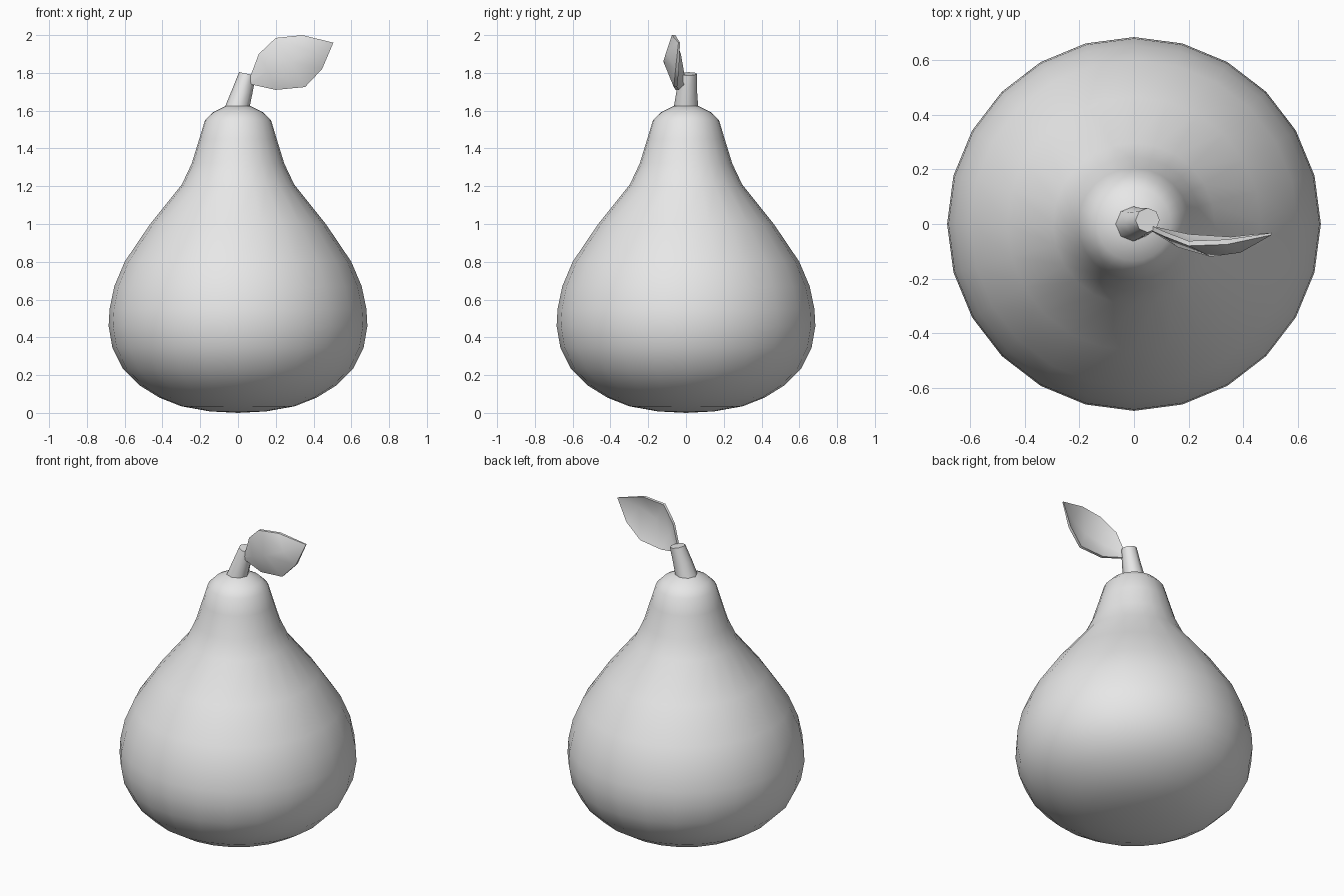
import bpy, bmesh, math
from mathutils import Vector, Matrix

if "Cube" in bpy.data.objects:
    bpy.data.objects.remove(bpy.data.objects["Cube"])

grey = bpy.data.materials.new("plain_grey")
grey.diffuse_color = (0.8, 0.8, 0.8, 1)
grey.use_nodes = True
grey.node_tree.nodes["Principled BSDF"].inputs["Base Color"].default_value = grey.diffuse_color


def finish(bm, name, angle):
    bmesh.ops.recalc_face_normals(bm, faces=bm.faces)
    me = bpy.data.meshes.new(name)
    bm.to_mesh(me)
    bm.free()
    me.materials.append(grey)
    ob = bpy.data.objects.new(name, me)
    bpy.context.collection.objects.link(ob)
    bpy.ops.object.select_all(action='DESELECT')
    bpy.context.view_layer.objects.active = ob
    ob.select_set(True)
    bpy.ops.object.shade_smooth_by_angle(angle=math.radians(angle))
    return ob


def loft(bm, rings):
    for a, b in zip(rings, rings[1:]):
        n = len(a)
        for i in range(n):
            j = (i + 1) % n
            bm.faces.new((a[i], a[j], b[j], b[i]))


def ring(bm, centre, radius, sides, tilt=0.0):
    rot = Matrix.Rotation(tilt, 3, 'Y')
    return [bm.verts.new(Vector(centre) + rot @ Vector(
        (radius * math.cos(2 * math.pi * i / sides),
         radius * math.sin(2 * math.pi * i / sides), 0))) for i in range(sides)]


# Pear body: turned profile of (radius, height)
profile = [(0.15, 0.008), (0.30, 0.035), (0.415, 0.08), (0.52, 0.145),
           (0.61, 0.235), (0.665, 0.345), (0.685, 0.46), (0.68, 0.55),
           (0.655, 0.67), (0.60, 0.80), (0.465, 1.0), (0.297, 1.21),
           (0.245, 1.32), (0.205, 1.45), (0.175, 1.55), (0.135, 1.59),
           (0.065, 1.625)]
bm = bmesh.new()
rings = [ring(bm, (0, 0, z), r, 24) for r, z in profile]
loft(bm, rings)
for loop, z in ((rings[0], 0.0), (rings[-1], 1.63)):
    pole = bm.verts.new((0, 0, z))
    for i in range(24):
        bm.faces.new((loop[i], loop[(i + 1) % 24], pole))
finish(bm, "pear_body", 60)

# Stem: leaning, tapered, eight sided
bm = bmesh.new()
rings = [ring(bm, (-0.005, 0, 1.615), 0.065, 8, 0.05),
         ring(bm, (0.022, 0.004, 1.70), 0.055, 8, 0.2),
         ring(bm, (0.050, 0.014, 1.795), 0.045, 8, 0.2)]
loft(bm, rings)
bm.faces.new(rings[0])
bm.faces.new(rings[-1])
finish(bm, "stem", 50)

# Leaf: cupped blade, each station is upper edge, midrib, lower edge
stations = [
    [(0.11, -0.045, 1.90), (0.16, -0.085, 1.81), (0.20, -0.055, 1.71)],
    [(0.20, -0.08, 1.985), (0.28, -0.12, 1.86), (0.355, -0.065, 1.725)],
    [(0.34, -0.075, 2.0), (0.39, -0.105, 1.91), (0.445, -0.055, 1.82)],
]
bm = bmesh.new()
rows = [[bm.verts.new(p) for p in s] for s in stations]
base = [bm.verts.new(p) for p in ((0.055, -0.02, 1.755), (0.065, -0.025, 1.74))]
tip = bm.verts.new((0.505, -0.04, 1.96))
bm.faces.new((base[0], rows[0][0], rows[0][1]))
bm.faces.new((base[0], rows[0][1], base[1]))
bm.faces.new((base[1], rows[0][1], rows[0][2]))
for a, b in zip(rows, rows[1:]):
    for k in range(2):
        bm.faces.new((a[k], b[k], b[k + 1], a[k + 1]))
for k in range(2):
    bm.faces.new((rows[-1][k], tip, rows[-1][k + 1]))
# Give the blade thickness by bridging to a copy set further back
front = list(bm.faces)
rim = [e for e in bm.edges if e.is_boundary]
back = {v: bm.verts.new(v.co + Vector((0, 0.018 if v is not tip else 0.008, 0)))
        for v in list(bm.verts)}
for f in front:
    bm.faces.new([back[v] for v in reversed(f.verts)])
for e in rim:
    a, b = e.verts
    bm.faces.new((a, b, back[b], back[a]))
finish(bm, "leaf", 50)
